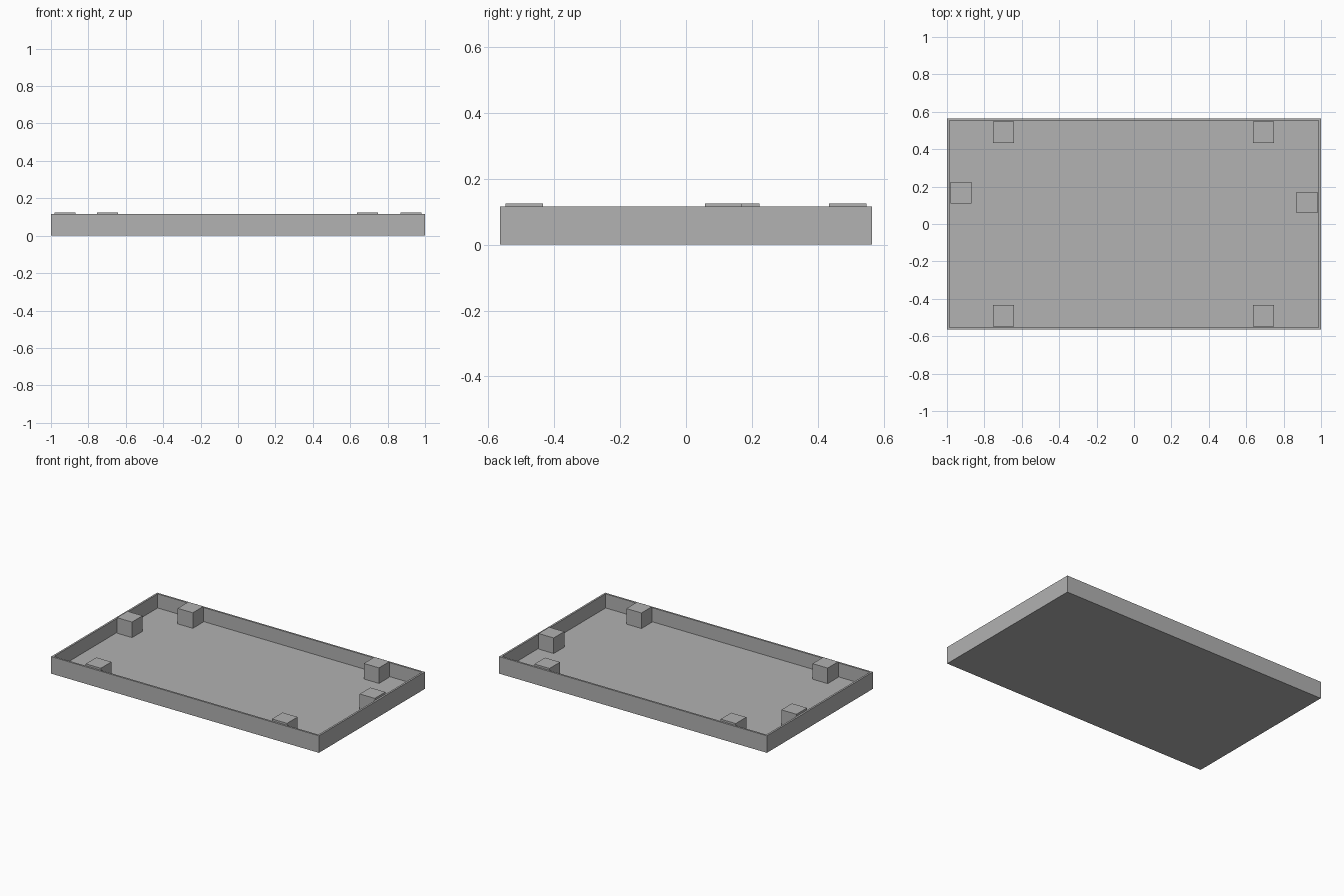
import bpy
import bmesh
from mathutils import Vector

cube = bpy.data.objects.get("Cube")
if cube:
    bpy.data.objects.remove(cube, do_unlink=True)

HALF_X, HALF_Y, HEIGHT = 1.0, 0.565, 0.115
WALL, FLOOR = 0.018, 0.02
PEG, PEG_TOP = 0.113, 0.125

grey = bpy.data.materials.new("plain_grey")
grey.use_nodes = True
colour = (0.445, 0.445, 0.445, 1)
grey.diffuse_color = colour
grey.node_tree.nodes["Principled BSDF"].inputs["Base Color"].default_value = colour


def box_mesh(low, high):
    """Return a bmesh box spanning two corners."""
    low, high = Vector(low), Vector(high)
    bm = bmesh.new()
    bmesh.ops.create_cube(bm, size=1)
    bmesh.ops.scale(bm, vec=high - low, verts=bm.verts)
    bmesh.ops.translate(bm, vec=(low + high) / 2, verts=bm.verts)
    return bm


def add_object(name, bm):
    mesh = bpy.data.meshes.new(name)
    bm.to_mesh(mesh)
    bm.free()
    mesh.materials.append(grey)
    obj = bpy.data.objects.new(name, mesh)
    bpy.context.collection.objects.link(obj)
    return obj


# Open tray: inset the top for the rim, then sink it to the floor
bm = box_mesh((-HALF_X, -HALF_Y, 0), (HALF_X, HALF_Y, HEIGHT))
top = max(bm.faces, key=lambda f: f.calc_center_median().z)
bmesh.ops.inset_region(bm, faces=[top], thickness=WALL)
well = bmesh.ops.extrude_discrete_faces(bm, faces=[top])["faces"][0]
bmesh.ops.translate(bm, vec=(0, 0, FLOOR - HEIGHT), verts=well.verts)
bmesh.ops.recalc_face_normals(bm, faces=bm.faces)
add_object("tray", bm)

# Square support posts against the inner walls
edge_x = HALF_X - WALL - PEG / 2
edge_y = HALF_Y - WALL - PEG / 2
posts = {
    "front_right_post": (-0.698, -edge_y),
    "front_left_post": (0.693, -edge_y),
    "back_right_post": (-0.698, edge_y),
    "back_left_post": (0.693, edge_y),
    "right_side_post": (-edge_x, 0.167),
    "left_side_post": (edge_x, 0.114),
}
for name, (x, y) in posts.items():
    h = PEG / 2
    add_object(name, box_mesh((x - h, y - h, FLOOR), (x + h, y + h, PEG_TOP)))
